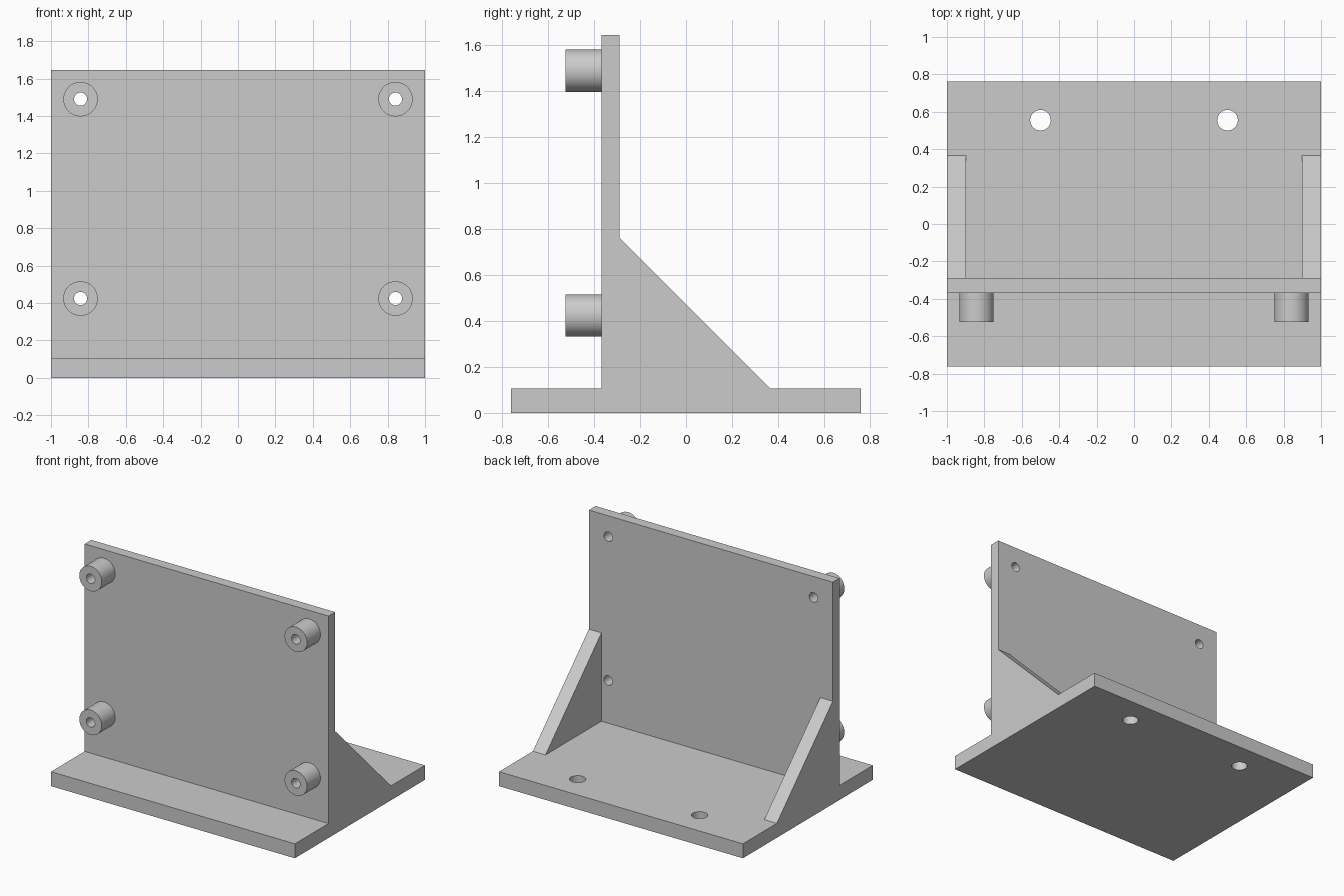
import bpy
import bmesh
import math
from mathutils import Matrix, Vector

cube = bpy.data.objects.get("Cube")
if cube:
    bpy.data.objects.remove(cube, do_unlink=True)

# Main dimensions
HALF_W, HALF_D = 1.0, 0.762
BASE_T, TOP = 0.107, 1.645
FRONT, BACK = -0.368, -0.29
BOSS_FRONT, BOSS_R, BORE_R = -0.525, 0.092, 0.035
RIB_T, RIB_TOP, RIB_END = 0.103, 0.762, 0.365

grey = bpy.data.materials.new("light grey")
grey.use_nodes = True
colour = (0.6, 0.6, 0.6, 1.0)
grey.diffuse_color = colour
grey.node_tree.nodes["Principled BSDF"].inputs["Base Color"].default_value = colour


def finish(name, bm):
    bmesh.ops.recalc_face_normals(bm, faces=bm.faces)
    mesh = bpy.data.meshes.new(name)
    bm.to_mesh(mesh)
    bm.free()
    obj = bpy.data.objects.new(name, mesh)
    bpy.context.collection.objects.link(obj)
    mesh.materials.append(grey)
    return obj


def prism(name, profile, x0, x1):
    """Extrude a (y, z) profile along x."""
    bm = bmesh.new()
    face = bm.faces.new([bm.verts.new((x0, y, z)) for y, z in profile])
    ext = bmesh.ops.extrude_face_region(bm, geom=[face])["geom"]
    moved = [g for g in ext if isinstance(g, bmesh.types.BMVert)]
    bmesh.ops.translate(bm, verts=moved, vec=(x1 - x0, 0, 0))
    return finish(name, bm)


def rect(y0, y1, z0, z1):
    return [(y0, z0), (y1, z0), (y1, z1), (y0, z1)]


def cylinder(name, start, end, radius):
    a, b = Vector(start), Vector(end)
    turn = (b - a).to_track_quat("Z", "Y").to_matrix().to_4x4()
    bm = bmesh.new()
    bmesh.ops.create_cone(bm, cap_ends=True, segments=64, radius1=radius,
                          radius2=radius, depth=(b - a).length,
                          matrix=Matrix.Translation((a + b) / 2) @ turn)
    return finish(name, bm)


def drill(obj, start, end, radius):
    cutter = cylinder("drill_cutter", start, end, radius)
    cutter.hide_render = True
    mod = obj.modifiers.new("hole", "BOOLEAN")
    mod.operation, mod.solver, mod.object = "DIFFERENCE", "EXACT", cutter
    bpy.context.view_layer.objects.active = obj
    bpy.ops.object.modifier_apply(modifier=mod.name)
    bpy.data.objects.remove(cutter, do_unlink=True)


def smooth(obj):
    bpy.ops.object.select_all(action="DESELECT")
    obj.select_set(True)
    bpy.context.view_layer.objects.active = obj
    bpy.ops.object.shade_smooth_by_angle(angle=math.radians(30))


# Base with two mounting holes
base = prism("base_plate", rect(-HALF_D, HALF_D, 0, BASE_T), -HALF_W, HALF_W)
for x in (-0.5, 0.5):
    drill(base, (x, 0.555, -0.1), (x, 0.555, 0.3), 0.055)

# Upright panel
panel = prism("upright_panel", rect(FRONT, BACK, BASE_T, TOP), -HALF_W, HALF_W)

# Triangular side ribs
rib = [(BACK, BASE_T), (RIB_END, BASE_T), (BACK, RIB_TOP)]
prism("right_rib", rib, -HALF_W, -HALF_W + RIB_T)
prism("left_rib", rib, HALF_W - RIB_T, HALF_W)

# Hollow standoffs, bored through the panel
for side, x in (("right", -0.842), ("left", 0.842)):
    for level, z in (("lower", 0.424), ("upper", 1.49)):
        boss = cylinder(f"{level}_{side}_standoff", (x, BOSS_FRONT, z),
                        (x, FRONT, z), BOSS_R)
        for part in (boss, panel):
            drill(part, (x, -0.7, z), (x, 0, z), BORE_R)
        smooth(boss)

for obj in (base, panel):
    smooth(obj)
